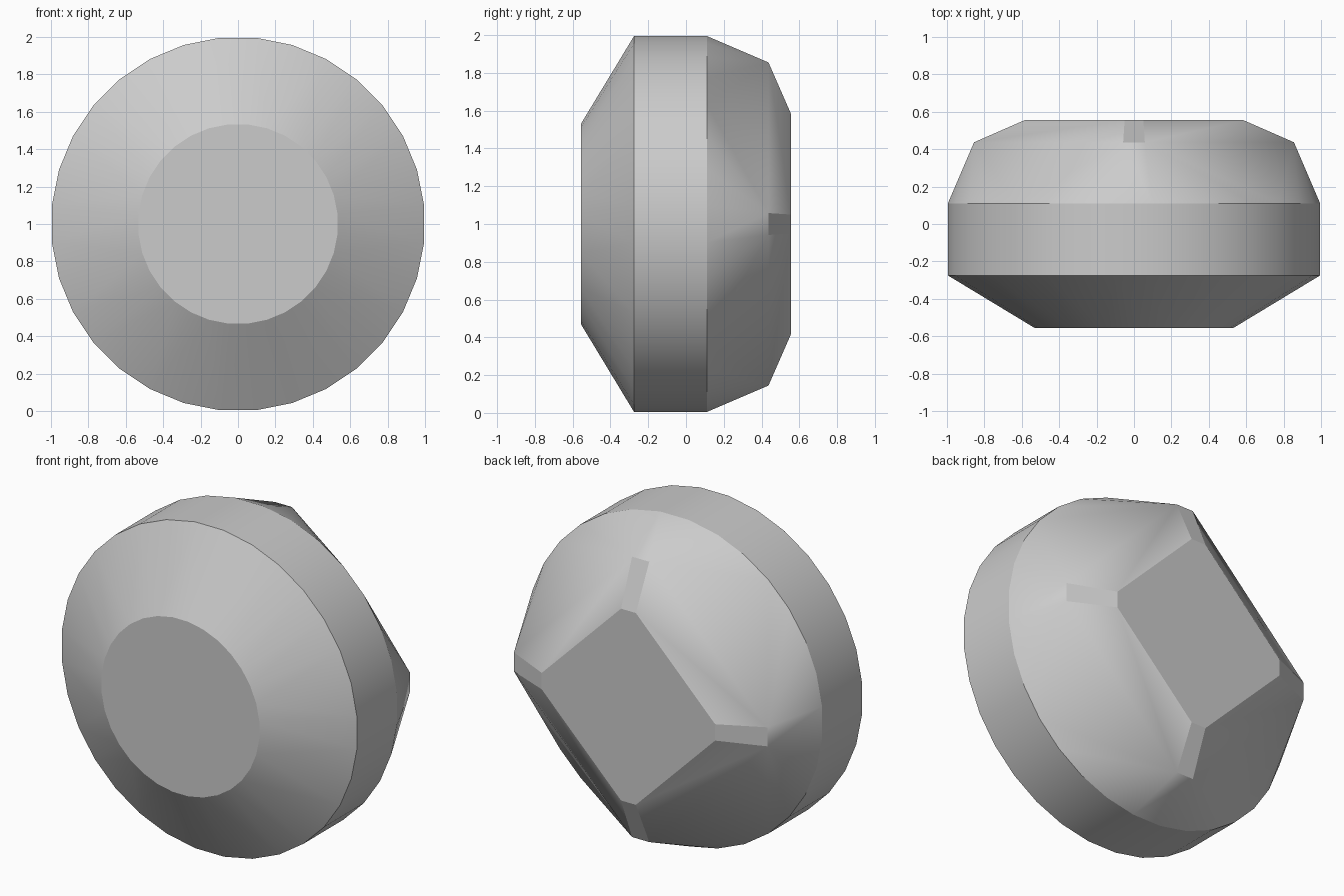
import bpy, bmesh, math
from mathutils import Vector

if "Cube" in bpy.data.objects:
    bpy.data.objects.remove(bpy.data.objects["Cube"], do_unlink=True)

SIDES = 32
grey = bpy.data.materials.new("plain grey")
grey.use_nodes = True
colour = (0.6, 0.6, 0.6, 1)
grey.diffuse_color = colour
grey.node_tree.nodes["Principled BSDF"].inputs["Base Color"].default_value = colour


def circle(radius, y):
    """Round outline facing along y."""
    angles = [(i + 0.5) * math.tau / SIDES for i in range(SIDES)]
    return [Vector((radius * math.cos(a), y, 1 + radius * math.sin(a))) for a in angles]


def diamond(reach, half_width, y):
    """Square on its point, with the four corners cut off."""
    ring = []
    for k in range(4):
        c, s = round(math.cos(k * math.pi / 2)), round(math.sin(k * math.pi / 2))
        for w in (-half_width, half_width):
            ring.append(Vector((reach * c - w * s, y, 1 + reach * s + w * c)))
    return ring


def hull_part(name, outlines):
    """Convex solid stretched over a stack of outlines."""
    bm = bmesh.new()
    for outline in outlines:
        for co in outline:
            bm.verts.new(co)
    bmesh.ops.convex_hull(bm, input=bm.verts[:])
    bmesh.ops.dissolve_limit(bm, angle_limit=math.radians(1), verts=bm.verts[:], edges=bm.edges[:])
    bmesh.ops.recalc_face_normals(bm, faces=bm.faces[:])
    mesh = bpy.data.meshes.new(name)
    bm.to_mesh(mesh)
    bm.free()
    mesh.materials.append(grey)
    obj = bpy.data.objects.new(name, mesh)
    bpy.context.collection.objects.link(obj)
    bpy.ops.object.select_all(action="DESELECT")
    obj.select_set(True)
    bpy.context.view_layer.objects.active = obj
    bpy.ops.object.shade_smooth_by_angle(angle=math.radians(14))
    return obj


# Tapered front, straight rim and faceted diamond back in one solid
hull_part("faceted_knob", [
    circle(0.535, -0.555),
    circle(1.0, -0.275),
    circle(1.0, 0.11),
    diamond(0.855, 0.058, 0.437),
    diamond(0.585, 0.05, 0.555),
])
